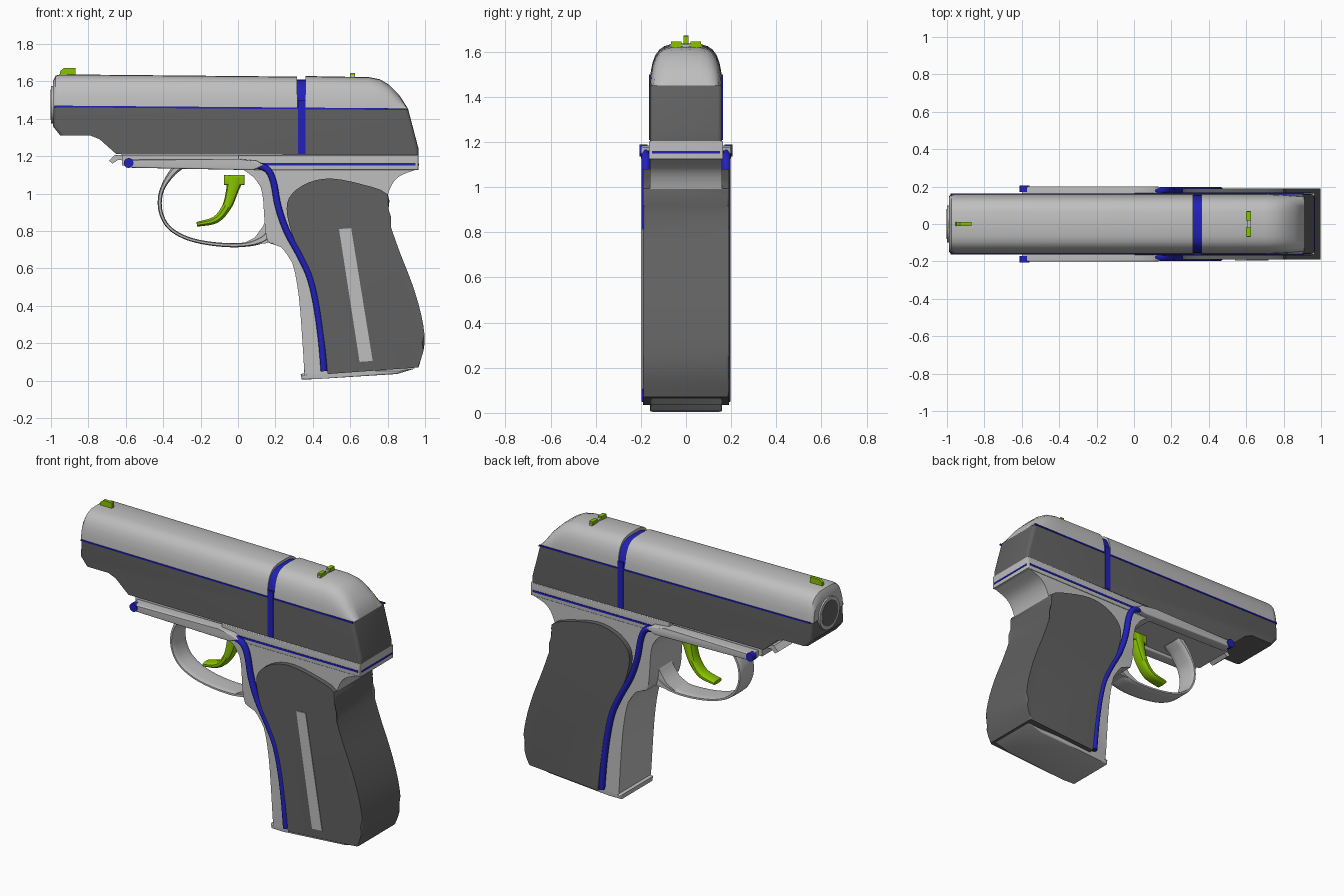
import bpy, bmesh, math
from mathutils import Vector

cube = bpy.data.objects.get("Cube")
if cube:
    bpy.data.objects.remove(cube, do_unlink=True)


def material(name, rgb):
    m = bpy.data.materials.new(name)
    m.use_nodes = True
    m.diffuse_color = (*rgb, 1)
    m.node_tree.nodes["Principled BSDF"].inputs["Base Color"].default_value = (*rgb, 1)
    return m


LIGHT = material("light grey", (0.52, 0.52, 0.52))
DARK = material("dark grey", (0.12, 0.12, 0.12))
BLUE = material("blue", (0.015, 0.015, 0.5))
GREEN = material("lime green", (0.25, 0.55, 0.0))


def finish(bm, name, mat, angle=35):
    bmesh.ops.recalc_face_normals(bm, faces=bm.faces)
    me = bpy.data.meshes.new(name)
    bm.to_mesh(me)
    bm.free()
    ob = bpy.data.objects.new(name, me)
    bpy.context.collection.objects.link(ob)
    me.materials.append(mat)
    bpy.ops.object.select_all(action='DESELECT')
    ob.select_set(True)
    bpy.context.view_layer.objects.active = ob
    bpy.ops.object.shade_smooth_by_angle(angle=math.radians(angle))
    return ob


def smooth_path(pts, n=5):
    """Catmull-Rom spline through the points."""
    p = [Vector(q) for q in pts]
    p = [2 * p[0] - p[1]] + p + [2 * p[-1] - p[-2]]
    out = []
    for a, b, c, d in zip(p, p[1:], p[2:], p[3:]):
        for i in range(n):
            t = i / n
            out.append(0.5 * (2 * b + (c - a) * t + (2 * a - 5 * b + 4 * c - d) * t * t
                              + (3 * b - a - 3 * c + d) * t ** 3))
    return out + [p[-2]]


def prism(name, pts, y0, y1, mat, bevel=0, rule=lambda x, z: True):
    """Side profile in x/z extruded across y, rounding the rim edges the rule picks."""
    bm = bmesh.new()
    caps = [[bm.verts.new((x, y, z)) for x, z in pts] for y in (y0, y1)]
    for c in caps:
        bm.faces.new(c)
    n = len(pts)
    for i in range(n):
        j = (i + 1) % n
        bm.faces.new((caps[0][i], caps[0][j], caps[1][j], caps[1][i]))
    if bevel:
        rim = [e for e in bm.edges if abs(e.verts[0].co.y - e.verts[1].co.y) < 1e-6
               and rule((e.verts[0].co.x + e.verts[1].co.x) / 2,
                        (e.verts[0].co.z + e.verts[1].co.z) / 2)]
        bmesh.ops.bevel(bm, geom=rim, offset=bevel, segments=4, profile=0.5,
                        affect='EDGES', clamp_overlap=True)
    return finish(bm, name, mat)


def box(name, x0, x1, y0, y1, z0, z1, mat, bevel=0):
    return prism(name, [(x0, z0), (x1, z0), (x1, z1), (x0, z1)], y0, y1, mat, bevel)


def skin(rings, name, mat):
    """Closed skin through matching rings of points."""
    bm = bmesh.new()
    vs = [[bm.verts.new(p) for p in r] for r in rings]
    n = len(vs[0])
    for a, b in zip(vs, vs[1:]):
        for i in range(n):
            j = (i + 1) % n
            bm.faces.new((a[i], a[j], b[j], b[i]))
    bm.faces.new(vs[0])
    bm.faces.new(vs[-1])
    return finish(bm, name, mat)


def sweep(name, path, sizes, y, half_y, mat, sides=12, power=1):
    """Rounded section swept along an x/z path, sizes running evenly along it."""
    rings = []
    for k, p in enumerate(path):
        t = (path[min(k + 1, len(path) - 1)] - path[max(k - 1, 0)]).normalized()
        f = k / (len(path) - 1) * (len(sizes) - 1)
        i = min(int(f), len(sizes) - 2)
        r = sizes[i] + (sizes[i + 1] - sizes[i]) * (f - i)
        ring = []
        for s in range(sides):
            a = 2 * math.pi * (s + 0.5) / sides
            c, d = (math.copysign(abs(v) ** power, v) for v in (math.cos(a), math.sin(a)))
            ring.append((p.x - t.y * r * c, y + half_y * d, p.y + t.x * r * c))
        rings.append(ring)
    return skin(rings, name, mat)


def arch(name, stations, mat):
    """Domed section along x; each station is x, base z, top z, half width."""
    half = [(1, 0), (0.98, 0.25), (0.93, 0.5), (0.85, 0.7), (0.74, 0.84), (0.6, 0.93),
            (0.4, 0.985)]
    shape = half + [(0, 1)] + [(-y, h) for y, h in reversed(half)]
    return skin([[(x, y * w, b + h * (t - b)) for y, h in shape] for x, b, t, w in stations],
                name, mat)


def cylinder(name, loc, r, depth, axis, mat):
    bm = bmesh.new()
    bmesh.ops.create_cone(bm, cap_ends=True, segments=28, radius1=r, radius2=r, depth=depth)
    ob = finish(bm, name, mat)
    ob.location = loc
    ob.rotation_euler = (0, math.pi / 2, 0) if axis == 'X' else (math.pi / 2, 0, 0)
    return ob


# Slide: dark lower body, light domed cover in two pieces
prism("slide_lower", [(-0.985, 1.465), (-0.99, 1.36), (-0.95, 1.31), (-0.79, 1.31), (-0.74, 1.29),
                      (-0.65, 1.21), (0.965, 1.205), (0.965, 1.24), (0.91, 1.45)],
      -0.16, 0.16, DARK, 0.02, lambda x, z: x < -0.9 and z < 1.45 or x > 0.92 and z > 1.22)
arch("slide_cover", [(-0.99, 1.465, 1.60, 0.145), (-0.975, 1.465, 1.63, 0.157),
                     (-0.95, 1.465, 1.637, 0.16), (0.315, 1.455, 1.625, 0.16)], LIGHT)
arch("rear_cover", [(0.362, 1.455, 1.628, 0.16), (0.70, 1.452, 1.622, 0.16),
                    (0.76, 1.45, 1.61, 0.158), (0.81, 1.45, 1.58, 0.155),
                    (0.86, 1.45, 1.53, 0.15), (0.91, 1.449, 1.452, 0.147)], LIGHT)
arch("band_top", [(0.31, 1.44, 1.61, 0.155), (0.365, 1.44, 1.61, 0.155)], BLUE)
cylinder("muzzle_ring", (-0.985, 0, 1.475), 0.1, 0.03, 'X', LIGHT)
cylinder("muzzle_face", (-0.987, 0, 1.475), 0.08, 0.03, 'X', DARK)

# Sights
prism("front_sight", [(-0.955, 1.63), (-0.87, 1.63), (-0.87, 1.67), (-0.93, 1.672), (-0.95, 1.655)],
      -0.01, 0.01, GREEN)
box("rear_sight_base", 0.603, 0.622, -0.07, 0.07, 1.60, 1.634, LIGHT)
for s in (-1, 1):
    ys = sorted((s * 0.02, s * 0.066))
    box("rear_sight_dot", 0.6, 0.625, *ys, 1.61, 1.645, GREEN)

# Frame: rail under the slide, front bridge with a hook, body running down the front strap
box("frame_rail", 0.0, 0.965, -0.165, 0.165, 1.125, 1.205, LIGHT, 0.006)
box("rail_rear_line", 0.963, 0.968, -0.15, 0.15, 1.15, 1.16, BLUE)
box("frame_bridge", -0.62, 0.05, -0.13, 0.13, 1.15, 1.206, LIGHT)
prism("frame_hook", [(-0.6, 1.205), (-0.66, 1.205), (-0.69, 1.175), (-0.67, 1.16), (-0.64, 1.18),
                     (-0.6, 1.175)], -0.07, 0.07, LIGHT)
strap = smooth_path([(0.0, 1.14), (0.09, 1.09), (0.13, 1.0), (0.142, 0.85), (0.16, 0.74),
                     (0.23, 0.72), (0.29, 0.63), (0.325, 0.45), (0.345, 0.2), (0.355, 0.03)], 3)
tang = smooth_path([(0.78, 0.9), (0.81, 1.02), (0.86, 1.09), (0.96, 1.13)], 4)
prism("frame_body", [tuple(p) for p in strap] + [(0.6, 0.05), (0.65, 0.5)] + [tuple(p) for p in tang],
      -0.16, 0.16, LIGHT, 0.045, lambda x, z: x < 0.4 and 0.03 < z < 1.1)

# Trigger guard and trigger
guard = smooth_path([(-0.3, 1.16), (-0.36, 1.1), (-0.41, 1.01), (-0.415, 0.91), (-0.37, 0.82),
                     (-0.27, 0.76), (-0.13, 0.73), (0.02, 0.725), (0.12, 0.75), (0.19, 0.8)])
sweep("trigger_guard", guard, [0.025, 0.012, 0.01, 0.01, 0.012, 0.03], 0, 0.07, LIGHT, 12, 0.5)
prism("guard_web", [(0.0, 0.72), (0.16, 0.735), (0.16, 0.88), (0.13, 0.82), (0.09, 0.765)],
      -0.065, 0.065, LIGHT)
trigger = smooth_path([(-0.015, 1.09), (-0.03, 1.02), (-0.06, 0.93), (-0.12, 0.86), (-0.22, 0.835)])
sweep("trigger", trigger, [0.05, 0.034, 0.025, 0.02, 0.013], 0, 0.04, GREEN, 12, 0.7)
box("trigger_root", -0.075, 0.035, -0.035, 0.035, 1.045, 1.1, GREEN, 0.01)

# Grip with rounded back, inlaid strip on one side
grip = smooth_path([(0.48, 0.035), (0.46, 0.22), (0.425, 0.42), (0.37, 0.6), (0.29, 0.78),
                    (0.26, 0.92), (0.29, 1.0), (0.38, 1.06), (0.5, 1.08), (0.66, 1.05), (0.8, 0.995),
                    (0.805, 0.87), (0.86, 0.7), (0.93, 0.52), (0.98, 0.35), (0.998, 0.2), (0.965, 0.07)], 3)
prism("grip", [tuple(p) for p in grip], -0.19, 0.19, DARK, 0.06,
      lambda x, z: x > 0.79 and z < 0.96)
prism("grip_strip", [(0.54, 0.81), (0.605, 0.815), (0.72, 0.105), (0.65, 0.1)],
      -0.194, -0.186, LIGHT)

# Magazine base plate
prism("base_plate", [(0.335, 0.035), (0.34, 0.005), (0.42, 0.008), (0.85, 0.035), (0.95, 0.065),
                     (0.45, 0.055)], -0.16, 0.16, LIGHT, 0.012)

# Mirrored side details
cord = smooth_path([(0.11, 1.15), (0.16, 1.125), (0.19, 1.06), (0.215, 0.93), (0.26, 0.8),
                    (0.33, 0.67), (0.385, 0.55), (0.42, 0.4), (0.445, 0.22), (0.46, 0.05)])
for s in (-1, 1):
    def span(a, b):
        return sorted((s * a, s * b))
    side = "right" if s < 0 else "left"
    sweep("grip_cord_" + side, cord, [0.018, 0.018], s * 0.178, 0.02, BLUE)
    prism("slide_line_" + side, [(-0.98, 1.461), (0.91, 1.446), (0.91, 1.455), (-0.98, 1.47)],
          *span(0.157, 0.164), BLUE)
    box("band_side_" + side, 0.322, 0.36, *span(0.157, 0.165), 1.21, 1.5, BLUE)
    box("rail_line_" + side, 0.12, 0.95, *span(0.162, 0.168), 1.15, 1.162, BLUE)
    prism("side_bar_" + side, [(-0.6, 1.145), (-0.58, 1.138), (0.08, 1.125), (0.14, 1.15), (0.1, 1.175),
                               (0.0, 1.185), (-0.6, 1.185)], *span(0.13, 0.2), LIGHT, 0.008)
    cylinder("bar_pin_" + side, (-0.585, s * 0.188, 1.163), 0.026, 0.034, 'Y', BLUE)
